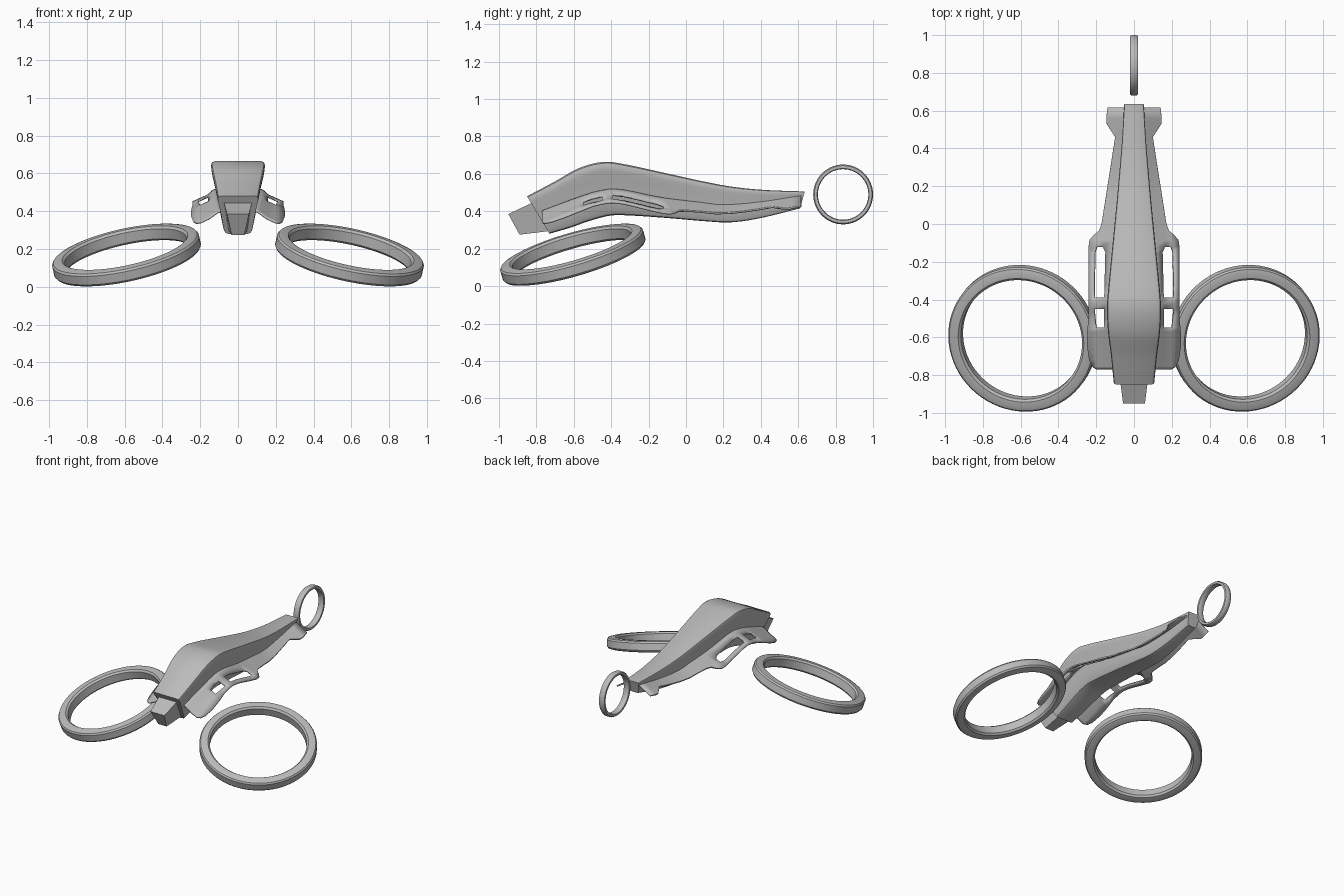
import bpy, bmesh, math
from mathutils import Vector

if "Cube" in bpy.data.objects:
    bpy.data.objects.remove(bpy.data.objects["Cube"])

grey = bpy.data.materials.new("plain grey")
grey.diffuse_color = (0.5, 0.5, 0.5, 1)
grey.use_nodes = True
grey.node_tree.nodes["Principled BSDF"].inputs["Base Color"].default_value = grey.diffuse_color


def finish(name, bm, angle=35):
    bmesh.ops.recalc_face_normals(bm, faces=bm.faces)
    me = bpy.data.meshes.new(name)
    bm.to_mesh(me)
    bm.free()
    me.materials.append(grey)
    ob = bpy.data.objects.new(name, me)
    bpy.context.collection.objects.link(ob)
    bpy.ops.object.select_all(action='DESELECT')
    ob.select_set(True)
    bpy.context.view_layer.objects.active = ob
    bpy.ops.object.shade_smooth_by_angle(angle=math.radians(angle))
    return ob


def bridge(bm, loops, closed=False, caps=True):
    n = len(loops[0])
    pairs = list(zip(loops, loops[1:])) + ([(loops[-1], loops[0])] if closed else [])
    for a, b in pairs:
        for i in range(n):
            j = (i + 1) % n
            bm.faces.new((a[i], a[j], b[j], b[i]))
    if caps and not closed:
        bm.faces.new(loops[0])
        bm.faces.new(loops[-1])


def spline(rows, steps):
    """Smooth in-between rows (Catmull-Rom)."""
    out = []
    for i in range(len(rows) - 1):
        p0, p1, p2, p3 = (rows[max(0, min(len(rows) - 1, i + k))] for k in (-1, 0, 1, 2))
        for s in range(steps):
            t = s / steps
            out.append([0.5 * (2 * b + (c - a) * t + (2 * a - 5 * b + 4 * c - d) * t * t
                               + (3 * b - a - 3 * c + d) * t ** 3)
                        for a, b, c, d in zip(p0, p1, p2, p3)])
    return out + [list(rows[-1])]


def lerp_table(table, y):
    if y <= table[0][0]:
        return table[0][1]
    for (a, va), (b, vb) in zip(table, table[1:]):
        if y <= b:
            return va + (vb - va) * (y - a) / (b - a)
    return table[-1][1]


def loft(name, rows, half):
    """rows: top y, top z, bottom y, bottom z, top half-width, bottom half-width."""
    bm = bmesh.new()
    loops = []
    sec = half + [(-u, v) for u, v in reversed(half)]
    for yt, zt, yb, zb, wt, wb in rows:
        loops.append([bm.verts.new((u * (wb + (wt - wb) * v), yb + (yt - yb) * v,
                                    zb + (zt - zb) * v)) for u, v in sec])
    bridge(bm, loops)
    return finish(name, bm)


def ring(name, centre, normal, profile, segs=72):
    bm = bmesh.new()
    rot = Vector((0, 0, 1)).rotation_difference(Vector(normal).normalized())
    loops = []
    for i in range(segs):
        a = 2 * math.pi * i / segs
        loops.append([bm.verts.new(Vector(centre) + rot @ Vector((r * math.cos(a), r * math.sin(a), h)))
                      for r, h in profile])
    bridge(bm, loops, closed=True)
    return finish(name, bm)


# fuselage: rounded tapering shell with a slanted open-looking front
hull = [(-.85, .48, -.73, .28, .112, .07),
        (-.70, .56, -.62, .312, .128, .078),
        (-.57, .632, -.52, .347, .145, .084),
        (-.44, .664, -.41, .376, .150, .086),
        (-.32, .65, -.31, .378, .141, .083),
        (-.10, .602, -.10, .364, .118, .075),
        (.10, .558, .10, .347, .097, .066),
        (.25, .531, .24, .341, .083, .057),
        (.42, .514, .40, .364, .068, .046),
        (.635, .506, .61, .416, .054, .034)]
loft("fuselage", spline(hull, 5),
     [(.72, 0), (.92, .02), (1, .08), (1, .3), (.985, .5), (.985, .7), (1, .84),
      (.985, .92), (.93, .975), (.83, 1)])

# nose block pushed into the front of the fuselage
loft("nose", [(-.95, .385, -.89, .275, .058, .034), (-.76, .475, -.70, .298, .082, .05)],
     [(1, 0), (1, 1)])

# side plates: drooping flange with two cut-outs and a small tail fin
outer = [(-.77, .20), (-.755, .222), (-.72, .238), (-.65, .248), (-.57, .248), (-.5, .241),
         (-.12, .241), (-.085, .236), (-.055, .21), (-.035, .185), (0, .172), (.46, .100),
         (.53, .145), (.56, .147), (.615, .141)]
root = [r[:] for r in spline([(-.78, .385), (-.56, .475), (-.45, .508), (-.35, .512),
                              (-.13, .46), (.1, .425), (.2, .41), (.4, .42), (.62, .45)], 4)]
width = [(r[0], r[4]) for r in hull]
hole_in = [(-.55, .158), (-.39, .158), (-.15, .152), (-.12, .165)]
hole_out = [(-.55, .202), (-.45, .212), (-.15, .208), (-.12, .198)]
holes = [(-.55, -.45), (-.39, -.12)]
ys = sorted({y for y, _ in outer} | {-.55, -.45, -.39, -.15, -.12} |
            {-.68, -.61, -.42, -.33, -.27, -.21, .08, .16, .24, .32, .4})
bm = bmesh.new()
for side in (1, -1):
    prev = None
    for y in ys:
        xo, w = lerp_table(outer, y), lerp_table(width, y)
        xi = w * .7
        xm = min(w * .93, xo - .01)
        a = max(min(lerp_table(hole_in, y), xo - .006), xm + .001)
        b = max(min(lerp_table(hole_out, y), xo - .003), a + .001)
        z0 = lerp_table(root, y)
        row = []
        for k, x in enumerate((xi, xm, a, b, max(xo, b + .001))):
            lift = .012 if k < 2 else 0
            row.append(bm.verts.new((side * x, y, z0 - .45 * (x - .1) + lift)))
        if prev:
            mid = (prev[0].co.y + y) / 2
            for k in range(4):
                if k == 2 and any(lo < mid < hi for lo, hi in holes):
                    continue
                bm.faces.new((prev[k], prev[k + 1], row[k + 1], row[k])[::side])
        prev = row
me = bpy.data.meshes.new("side_plates")
bm.to_mesh(me)
bm.free()
me.materials.append(grey)
plates = bpy.data.objects.new("side_plates", me)
bpy.context.collection.objects.link(plates)
bpy.ops.object.select_all(action='DESELECT')
plates.select_set(True)
bpy.context.view_layer.objects.active = plates
bpy.ops.object.shade_smooth_by_angle(angle=math.radians(35))
thick = plates.modifiers.new("thickness", 'SOLIDIFY')
thick.thickness = .01
thick.offset = -1

# two large tilted rings at the front
R, r, h = .397, .328, .04
big = [(R, -.6 * h), (R, .6 * h), (R - .008, .88 * h), (R - .024, h), (r + .012, h),
       (r, .7 * h), (r, -.7 * h), (r + .012, -h), (R - .024, -h), (R - .008, -.88 * h)]
for label, s in (("right_ring", 1), ("left_ring", -1)):
    ring(label, (s * .59, -.605, .168), (s * .22, -.29, 1), big)

# small upright ring at the tail
R, r, h = .16, .135, .022
small = [(R, -.6 * h), (R, .6 * h), (R - .006, h), (r + .004, h),
         (r, .7 * h), (r, -.7 * h), (r + .004, -h), (R - .006, -h)]
ring("tail_ring", (0, .84, .49), (1, 0, 0), small, 56)
